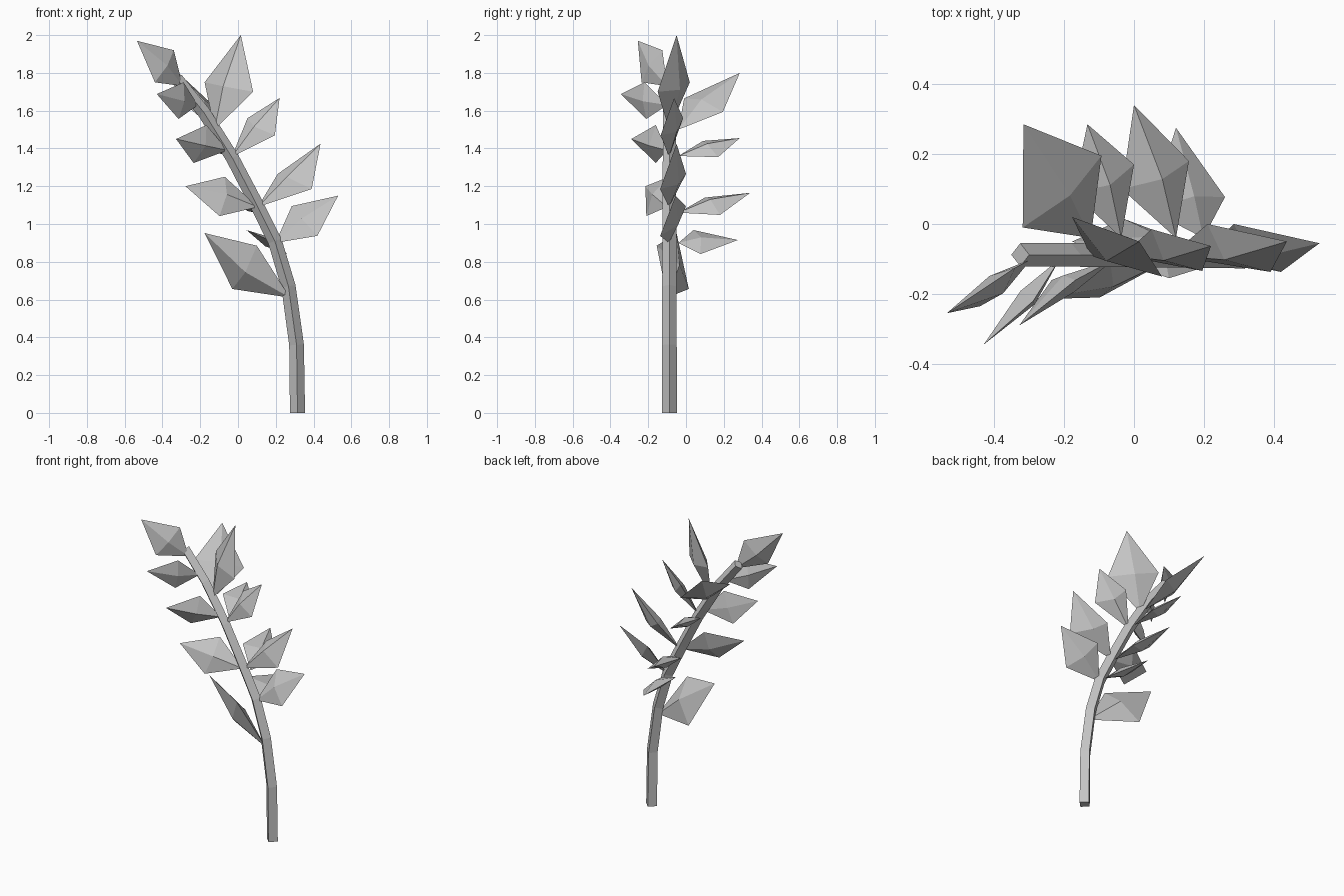
import bpy
import bmesh
from mathutils import Vector

if "Cube" in bpy.data.objects:
    bpy.data.objects.remove(bpy.data.objects["Cube"], do_unlink=True)

grey = bpy.data.materials.new("plain grey")
grey.use_nodes = True
grey.diffuse_color = (0.55, 0.55, 0.55, 1)
grey.node_tree.nodes["Principled BSDF"].inputs["Base Color"].default_value = grey.diffuse_color

STEM_Y = -0.088
STEM_PATH = [(0.315, 0), (0.31, 0.36), (0.267, 0.67), (0.195, 0.91),
             (0.085, 1.13), (-0.03, 1.35), (-0.18, 1.59), (-0.325, 1.77)]


def finish(name, bm):
    """Turn a bmesh into a flat shaded object with outward normals."""
    bmesh.ops.recalc_face_normals(bm, faces=bm.faces[:])
    mesh = bpy.data.meshes.new(name)
    bm.to_mesh(mesh)
    bm.free()
    mesh.materials.append(grey)
    obj = bpy.data.objects.new(name, mesh)
    bpy.context.collection.objects.link(obj)
    return obj


def stem_x(height):
    """Centre of the stem at a given height."""
    for (x0, z0), (x1, z1) in zip(STEM_PATH, STEM_PATH[1:]):
        if height <= z1:
            return x0 + (x1 - x0) * (height - z0) / (z1 - z0)
    return STEM_PATH[-1][0]


def build_stem():
    """Sweep a four-sided diamond section along the bent path."""
    bm = bmesh.new()
    points = [Vector((x, STEM_Y, z)) for x, z in STEM_PATH]
    depth = Vector((0, 1, 0))
    rings = []
    for i, point in enumerate(points):
        along = points[min(i + 1, len(points) - 1)] - points[max(i - 1, 0)]
        if i == 0:
            along = Vector((0, 0, 1))
        across = depth.cross(along).normalized()
        radius = 0.04 - 0.001 * i
        corners = (across, depth, -across, -depth)
        rings.append([bm.verts.new(point + c * radius) for c in corners])
    for low, high in zip(rings, rings[1:]):
        for k in range(4):
            n = (k + 1) % 4
            bm.faces.new((low[k], low[n], high[n], high[k]))
    bm.faces.new(rings[0])
    bm.faces.new(rings[-1])
    finish("stem", bm)


def build_leaf(name, base, tip, side_a, side_b):
    """Kite-shaped leaf with a raised midrib on both faces."""
    base, tip, side_a, side_b = map(Vector, (base, tip, side_a, side_b))
    axis = tip - base
    normal = axis.cross(side_b - side_a).normalized()
    middle = (base + axis * 0.43 + (side_a + side_b) / 2) / 2
    bm = bmesh.new()
    rim = [bm.verts.new(p) for p in (base, side_a, tip, side_b)]
    for sign in (1, -1):
        rib = bm.verts.new(middle + normal * sign * axis.length * 0.085)
        for k in range(4):
            bm.faces.new((rim[k], rim[(k + 1) % 4], rib))
    finish(name, bm)


def build_row(name, base_y, leaves):
    """Each leaf: height on the stem, tip, upper side, lower side."""
    for i, (height, tip, upper, lower) in enumerate(leaves, 1):
        base = (stem_x(height), base_y, height)
        build_leaf(f"{name}_{i}", base, tip, upper, lower)


build_stem()

# Leaves on the +x side, from the bottom up
build_row("left_leaf", -0.09, [
    (0.9, (0.53, -0.055, 1.15), (0.285, 0, 1.095), (0.42, -0.137, 0.937)),
    (1.09, (0.437, -0.05, 1.425), (0.21, 0, 1.265), (0.39, -0.137, 1.185)),
    (1.355, (0.22, -0.063, 1.667), (0.05, -0.015, 1.56), (0.195, -0.134, 1.47)),
    (1.5, (0.015, -0.05, 2), (-0.177, 0.02, 1.75), (0.08, -0.15, 1.7)),
])

# Leaves on the -x side, from the bottom up
build_row("right_leaf", -0.1, [
    (0.61, (-0.177, -0.05, 0.952), (0.1, -0.155, 0.885), (-0.03, 0.015, 0.656)),
    (1.09, (-0.278, -0.215, 1.2), (-0.07, -0.09, 1.25), (-0.098, -0.21, 1.042)),
    (1.39, (-0.328, -0.29, 1.45), (-0.167, -0.16, 1.524), (-0.235, -0.16, 1.323)),
    (1.63, (-0.43, -0.345, 1.688), (-0.288, -0.22, 1.75), (-0.315, -0.21, 1.556)),
    (1.73, (-0.535, -0.255, 1.97), (-0.34, -0.125, 1.92), (-0.44, -0.235, 1.75)),
])

# Leaves on the back, from the bottom up
build_row("back_leaf", -0.04, [
    (0.9, (0.12, 0.275, 0.915), (0.045, 0.04, 0.968), (0.26, 0.077, 0.841)),
    (1.06, (0, 0.34, 1.165), (-0.035, 0.1, 1.14), (0.157, 0.18, 1.048)),
    (1.36, (-0.133, 0.285, 1.455), (-0.175, 0.09, 1.44), (0, 0.17, 1.354)),
    (1.5, (-0.316, 0.285, 1.8), (-0.318, -0.01, 1.665), (-0.093, 0.195, 1.593)),
])
